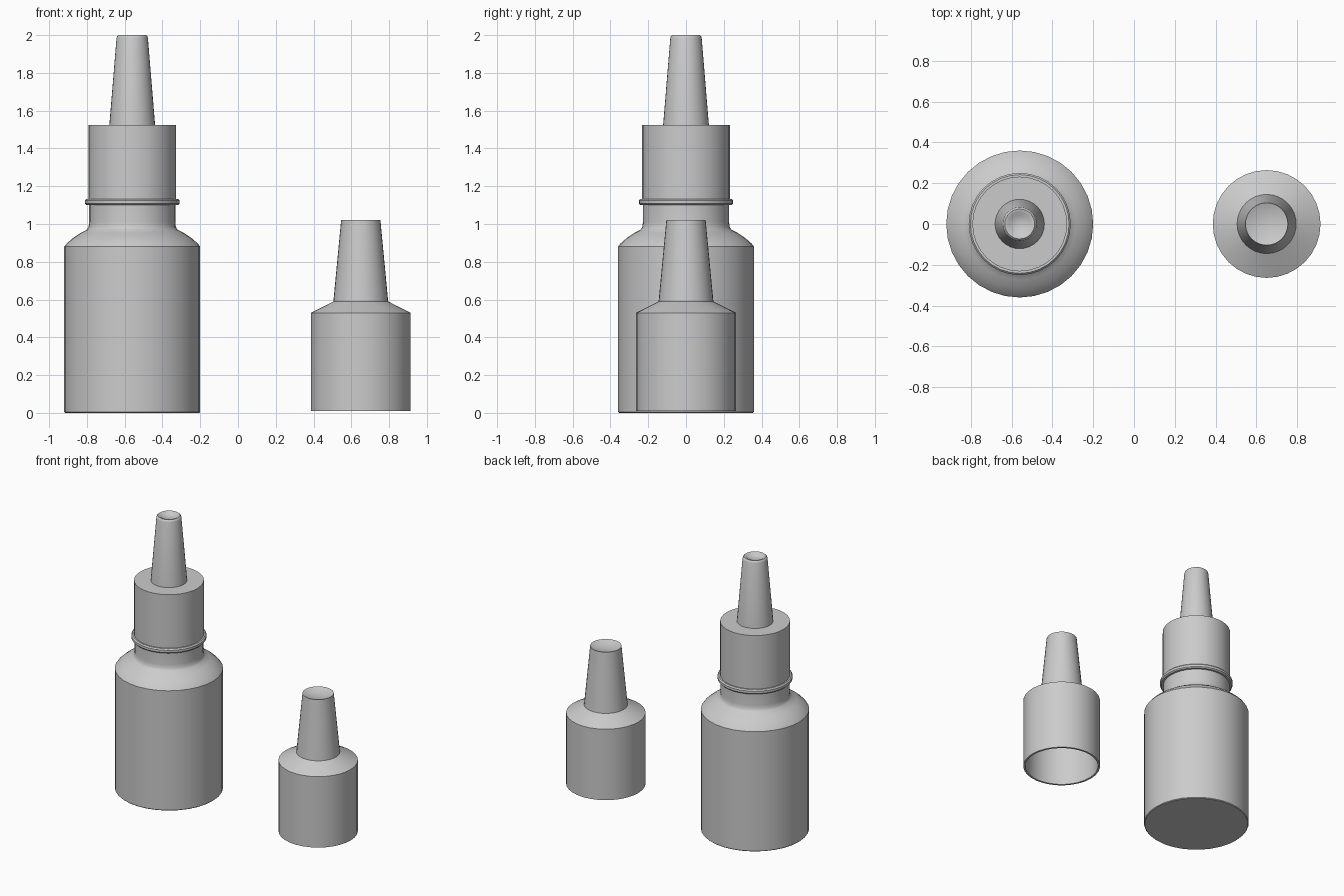
import bpy, bmesh
from math import radians, cos, sin, pi

if "Cube" in bpy.data.objects:
    bpy.data.objects.remove(bpy.data.objects["Cube"])

SIDES = 32


def lathe(name, profile, x):
    """Revolve (radius, z) points around a vertical axis; radius 0 closes with a pole."""
    bm = bmesh.new()
    rings = []
    for r, z in profile:
        if r == 0:
            rings.append([bm.verts.new((0, 0, z))] * SIDES)
        else:
            rings.append([bm.verts.new((r * cos(2 * pi * i / SIDES), r * sin(2 * pi * i / SIDES), z))
                          for i in range(SIDES)])
    for a, b in zip(rings, rings[1:]):
        for i in range(SIDES):
            j = (i + 1) % SIDES
            corners = list(dict.fromkeys((a[i], a[j], b[j], b[i])))
            bm.faces.new(corners)
    bmesh.ops.recalc_face_normals(bm, faces=bm.faces)
    mesh = bpy.data.meshes.new(name)
    bm.to_mesh(mesh)
    bm.free()
    obj = bpy.data.objects.new(name, mesh)
    obj.location.x = x
    bpy.context.collection.objects.link(obj)
    bpy.context.view_layer.objects.active = obj
    obj.select_set(True)
    bpy.ops.object.shade_smooth_by_angle(angle=radians(35))
    obj.select_set(False)
    return obj


BOTTLE_X, CAP_X = -0.56, 0.65

# Bottle body with rounded shoulder and neck
lathe("bottle", [(0, 0), (0.355, 0), (0.36, 0.005), (0.36, 0.88), (0.347, 0.897), (0.315, 0.925),
                 (0.275, 0.952), (0.24, 0.97), (0.231, 0.985), (0.228, 1.01),
                 (0.228, 1.105), (0, 1.105)], BOTTLE_X)

# Thin retaining ring below the collar
lathe("neck_ring", [(0, 1.1), (0.242, 1.1), (0.25, 1.108), (0.25, 1.125),
                    (0.242, 1.133), (0, 1.133)], BOTTLE_X)

# Collar and tapered dropper nozzle with dimpled tip
lathe("collar_nozzle", [(0, 1.12), (0.232, 1.12), (0.232, 1.525), (0.121, 1.525), (0.083, 1.985),
                        (0.08, 1.994), (0.073, 2.0), (0.06, 1.998), (0.045, 1.985),
                        (0, 1.98)], BOTTLE_X)

# Hollow cap, open underneath, with slightly dished tip
lathe("cap", [(0, 1.0), (0.06, 1.003), (0.098, 1.018), (0.104, 1.02), (0.145, 0.59), (0.264, 0.53),
              (0.264, 0.01), (0.25, 0.01), (0.25, 0.522), (0.131, 0.58),
              (0.09, 0.99), (0, 0.985)], CAP_X)
